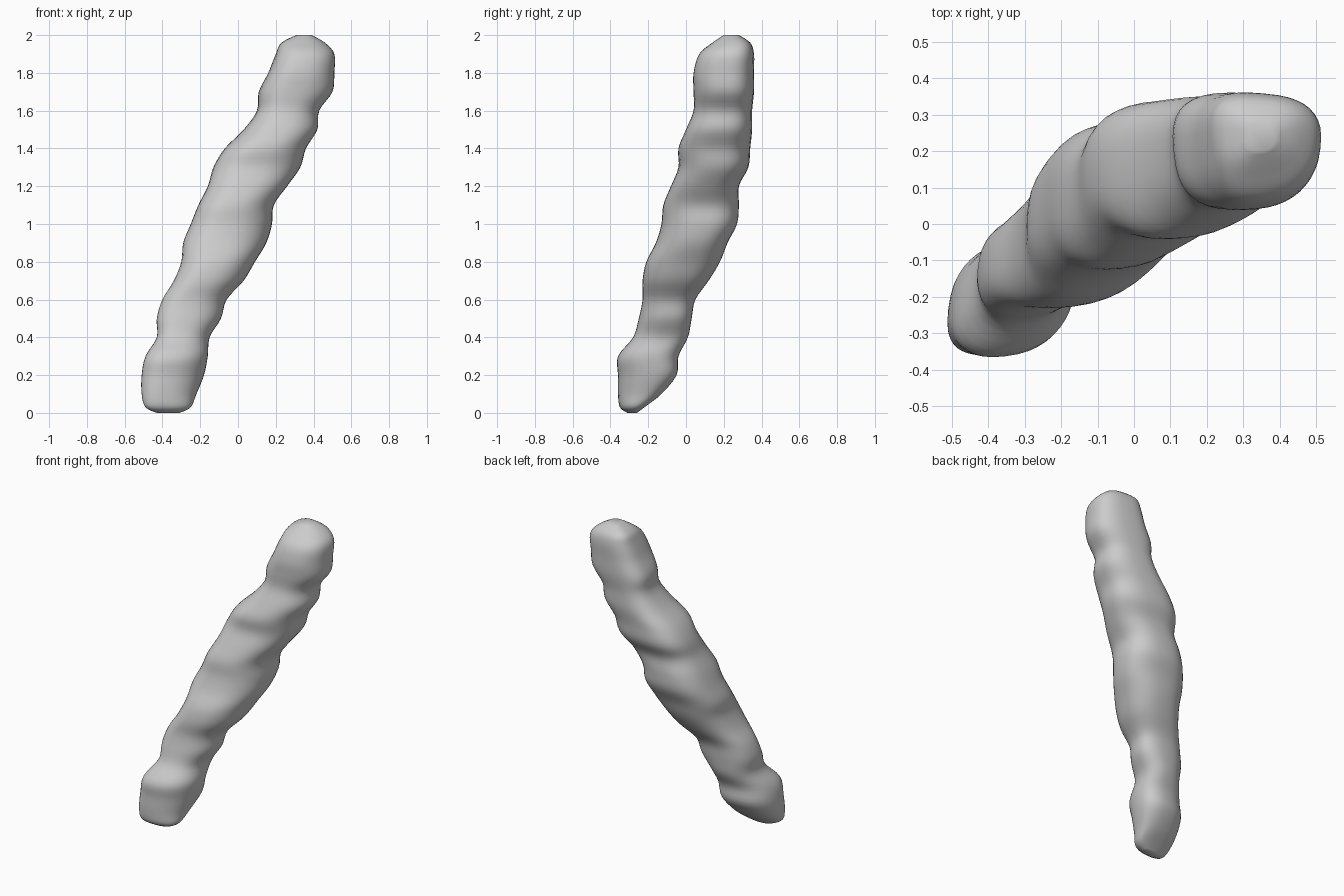
import bpy
import bmesh
from math import cos, sin, tau, copysign

cube = bpy.data.objects.get("Cube")
if cube:
    bpy.data.objects.remove(cube, do_unlink=True)

# Outline of the leaning, lumpy stick, in hundredths, from bottom to top
HEIGHTS = [0, 3, *range(10, 200, 10), 196, 200]
LEFT = [-43, -49, -51, -51, -49, -43, -43, -40, -34, -30, -29, -25, -21,
        -16, -13, -7, 3, 10, 11, 16, 20, 23, 31]
RIGHT = [-31, -25, -22, -18, -16, -15, -9, -6, 3, 9, 15, 18, 19,
         26, 33, 36, 42, 43, 50, 51, 51, 46, 39]
FRONT = [-31, -35, -36, -36, -36, -28, -25, -23, -23, -21, -16, -13, -12,
         -8, -4, -4, 0, 4, 4, 4, 7, 14, 20]
BACK = [-26, -22, -13, -5, -4, 1, 3, 5, 12, 18, 22, 27, 28,
        28, 33, 34, 35, 35, 36, 36, 36, 34, 28]

SIDES = 40
STEPS = 4


def smooth_profile(values):
    """Spline through the profile values, scaled to units."""
    result = []
    last = len(values) - 1
    for i in range(last):
        a, b = values[max(i - 1, 0)], values[i]
        c, d = values[i + 1], values[min(i + 2, last)]
        for s in range(STEPS):
            t = s / STEPS
            bend = t * (2 * a - 5 * b + 4 * c - d + t * (3 * b - a - 3 * c + d))
            result.append((b + t * (c - a + bend) / 2) / 100)
    result.append(values[-1] / 100)
    return result


def fit(values):
    """Scale values to the range -1 to 1."""
    low, high = min(values), max(values)
    return [2 * (v - low) / (high - low) - 1 for v in values]


def unit_section(z):
    """Rounded section: diagonal near the foot, squarer on top with one cut corner."""
    stretch = max(0, 0.16 - 0.1 * z)
    power = 0.85 - 0.05 * z
    xs, ys = [], []
    for i in range(SIDES):
        angle = tau * i / SIDES
        x = copysign(abs(cos(angle)) ** power, cos(angle))
        y = copysign(abs(sin(angle)) ** power, sin(angle))
        shift = stretch * (x + y)
        cut = 0.028 * z * (x - y) ** 2
        xs.append(x + shift - cut)
        ys.append(y + shift + cut)
    return zip(fit(xs), fit(ys))


def loft(name, material):
    """Skin the sections from bottom to top and close both ends."""
    bm = bmesh.new()
    profiles = [smooth_profile(p) for p in (HEIGHTS, LEFT, RIGHT, FRONT, BACK)]
    rings = []
    for z, left, right, front, back in zip(*profiles):
        cx, cy = (left + right) / 2, (front + back) / 2
        rx, ry = (right - left) / 2, (back - front) / 2
        rings.append([bm.verts.new((cx + rx * u, cy + ry * v, z))
                      for u, v in unit_section(z)])
    for low, high in zip(rings, rings[1:]):
        for i in range(SIDES):
            j = (i + 1) % SIDES
            bm.faces.new((low[i], low[j], high[j], high[i]))
    bm.faces.new(rings[0][::-1])
    bm.faces.new(rings[-1])
    bmesh.ops.recalc_face_normals(bm, faces=bm.faces[:])
    mesh = bpy.data.meshes.new(name)
    bm.to_mesh(mesh)
    bm.free()
    mesh.materials.append(material)
    for face in mesh.polygons:
        face.use_smooth = True
    obj = bpy.data.objects.new(name, mesh)
    bpy.context.collection.objects.link(obj)


# Single plain grey
grey = bpy.data.materials.new("plain grey")
grey.use_nodes = True
colour = (0.6, 0.6, 0.6, 1)
grey.diffuse_color = colour
grey.node_tree.nodes["Principled BSDF"].inputs["Base Color"].default_value = colour

loft("lumpy_stick", grey)
